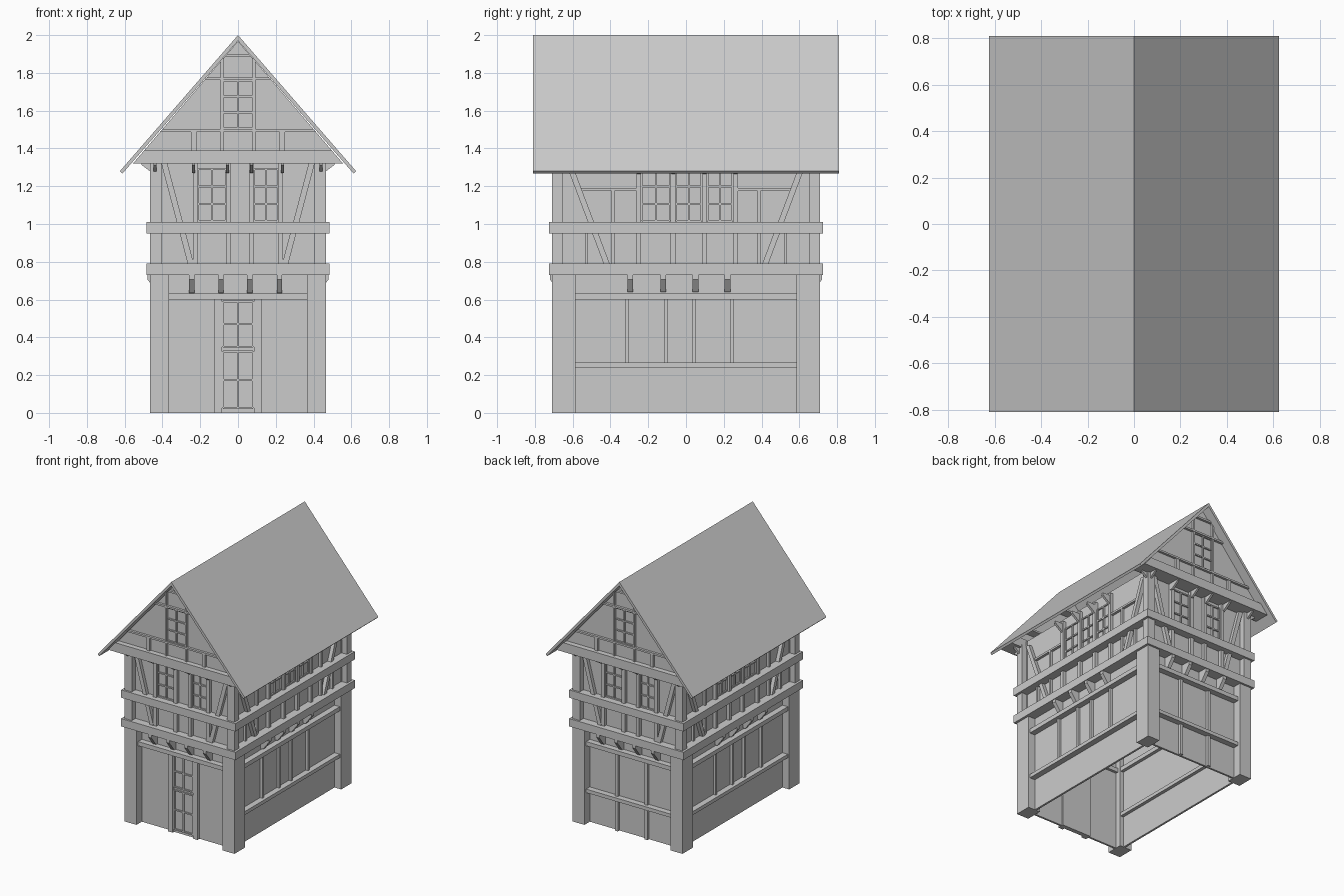
import bpy
import bmesh
from mathutils import Vector

old = bpy.data.objects.get("Cube")
if old:
    bpy.data.objects.remove(old)

grey = bpy.data.materials.new("plain grey")
grey.use_nodes = True
GREY = (0.6, 0.6, 0.6, 1)
grey.diffuse_color = GREY
grey.node_tree.nodes["Principled BSDF"].inputs["Base Color"].default_value = GREY

# Each facade maps (along, outward, up) to the world
FACADES = {
    "front": lambda u, d, z: (u, -d, z),
    "back": lambda u, d, z: (-u, d, z),
    "right": lambda u, d, z: (d, u, z),
    "left": lambda u, d, z: (-d, u, z),
}


def prism(name, side, ring, shift):
    """Extrude a closed ring of facade points along a facade vector."""
    place = FACADES[side]
    bm = bmesh.new()
    near = [bm.verts.new(place(*p)) for p in ring]
    far = [bm.verts.new(place(*(Vector(p) + Vector(shift)))) for p in ring]
    bm.faces.new(near)
    bm.faces.new(far[::-1])
    n = len(ring)
    for i in range(n):
        j = (i + 1) % n
        bm.faces.new((near[i], far[i], far[j], near[j]))
    bmesh.ops.recalc_face_normals(bm, faces=bm.faces)
    mesh = bpy.data.meshes.new(name)
    bm.to_mesh(mesh)
    bm.free()
    mesh.materials.append(grey)
    obj = bpy.data.objects.new(f"{side}_{name}", mesh)
    bpy.context.collection.objects.link(obj)


def panel(name, side, outline, d0, d1):
    """Flat shape drawn on the facade, between two depths."""
    prism(name, side, [(u, d0, z) for u, z in outline], (0, d1 - d0, 0))


def box(name, side, u0, u1, z0, z1, d0, d1):
    panel(name, side, [(u0, z0), (u1, z0), (u1, z1), (u0, z1)], d0, d1)


def bracket(name, side, u, width, z0, z1, d0, d1):
    """Bracket with a sloping underside."""
    u -= width / 2
    lip = z1 - (z1 - z0) * 0.25
    ring = [(u, d0, z0), (u, d0, z1), (u, d1, z1), (u, d1, lip), (u, d0 + 0.02, z0)]
    prism(name, side, ring, (width, 0, 0))


def brace(side, u_low, u_high, z0, z1, d0, d1, width=0.032):
    h = width / 2
    panel("brace", side, [(u_low - h, z0), (u_low + h, z0),
                          (u_high + h, z1), (u_high - h, z1)], d0, d1)


def lattice(name, side, u0, u1, z0, z1, d, cols, rows):
    """Thin bars dividing a window or door into panes."""
    b = 0.005
    for i in range(cols + 1):
        u = u0 + (u1 - u0) * i / cols
        box(name + "_bar", side, u - b, u + b, z0, z1, d, d + 0.012)
    for i in range(rows + 1):
        z = z0 + (z1 - z0) * i / rows
        box(name + "_crossbar", side, u0, u1, z - b, z + b, d, d + 0.010)


# Corner posts: heavy below, slim above
for side in ("front", "back"):
    for s in (-1, 1):
        for name, inner, z0, z1, d0 in (("lower_post", 0.365, 0, 0.74, 0.585),
                                        ("upper_post", 0.405, 0.78, 1.34, 0.655)):
            u0, u1 = sorted((s * inner, s * 0.467))
            box(name, side, u0, u1, z0, z1, d0, 0.71)

# Walls and encircling beams
for side, half, low, high, out in (("front", 0.47, 0.645, 0.665, 0.725),
                                   ("back", 0.47, 0.645, 0.665, 0.725),
                                   ("right", 0.71, 0.41, 0.42, 0.485),
                                   ("left", 0.71, 0.41, 0.42, 0.485)):
    box("lower_wall", side, 0.06 - half, half - 0.06, 0, 0.76, low - 0.015, low)
    box("upper_wall", side, 0.045 - half, half - 0.045, 0.76, 1.38, high - 0.015, high)
    for z0, z1 in ((0.73, 0.79), (0.95, 1.01)):
        span = half + 0.015
        box("beam", side, -span, span, z0, z1, high - 0.03, out)

# Short ends of the house
for side in ("front", "back"):
    box("rail", side, -0.365, 0.365, 0.60, 0.632, 0.61, 0.69)
    for u in (-0.245, -0.09, 0.062, 0.22):
        bracket("floor_bracket", side, u, 0.028, 0.635, 0.73, 0.645, 0.72)
    for u in (-0.225, -0.05, 0.072, 0.225):
        box("stud", side, u - 0.014, u + 0.014, 0.79, 1.33, 0.66, 0.69)
    for s in (-1, 1):
        brace(side, s * 0.25, s * 0.39, 0.79, 1.32, 0.66, 0.692)
    for u0, u1 in ((-0.211, -0.064), (0.086, 0.211)):
        lattice("window", side, u0, u1, 1.015, 1.29, 0.665, 2, 3)
    for u in (-0.44, -0.235, -0.055, 0.072, 0.235, 0.44):
        bracket("eave_bracket", side, u, 0.016, 1.27, 1.325, 0.68, 0.76)

    # Gable
    def reach(z):
        return (1.968 - z) / 1.165
    panel("gable_wall", side, [(-reach(1.33), 1.33), (reach(1.33), 1.33), (0, 1.968)],
          0.725, 0.74)
    for z0, z1, depth in ((1.32, 1.39, 0.78), (1.488, 1.502, 0.758),
                          (1.762, 1.776, 0.758), (1.886, 1.9, 0.758)):
        panel("gable_beam", side, [(-reach(z0), z0), (reach(z0), z0),
                                   (reach(z1), z1), (-reach(z1), z1)], 0.66, depth)
    for s in (-1, 1):
        box("gable_post", side, s * 0.085 - 0.007, s * 0.085 + 0.007, 1.39, 1.89, 0.735, 0.755)
        box("gable_stud", side, s * 0.235 - 0.014, s * 0.235 + 0.014, 1.39, 1.49, 0.735, 0.755)
    lattice("gable_window", side, -0.08, 0.08, 1.505, 1.76, 0.74, 2, 3)

# Door in front, plain studs and a low rail behind
for s in (-1, 1):
    box("door_jamb", "front", s * 0.105 - 0.02, s * 0.105 + 0.02, 0, 0.60, 0.62, 0.67)
    box("stud", "back", s * 0.125 - 0.012, s * 0.125 + 0.012, 0, 0.60, 0.635, 0.665)
box("door", "front", -0.085, 0.085, 0, 0.60, 0.62, 0.653)
for z0, z1 in ((0.025, 0.325), (0.35, 0.59)):
    lattice("door", "front", -0.08, 0.08, z0, z1, 0.653, 2, 2)
box("low_rail", "back", -0.365, 0.365, 0.24, 0.267, 0.61, 0.69)

# Long sides of the house
for side in ("right", "left"):
    for z0, z1 in ((0.60, 0.632), (0.24, 0.267)):
        box("rail", side, -0.585, 0.585, z0, z1, 0.37, 0.455)
    for u in (-0.31, -0.105, 0.04, 0.245):
        box("lower_stud", side, u - 0.009, u + 0.009, 0.267, 0.60, 0.40, 0.43)
    for u in (-0.295, -0.12, 0.05, 0.22):
        bracket("floor_bracket", side, u, 0.03, 0.64, 0.73, 0.41, 0.48)
    studs = (-0.25, -0.068, 0.098, 0.262)
    for u in studs:
        box("stud", side, u - 0.013, u + 0.013, 0.79, 1.35, 0.415, 0.446)
        bracket("eave_bracket", side, u, 0.018, 1.26, 1.33, 0.42, 0.51)
    for u0, u1 in zip(studs, studs[1:]):
        lattice("window", side, u0 + 0.016, u1 - 0.016, 1.015, 1.29, 0.42, 2, 3)
    for s in (-1, 1):
        brace(side, s * 0.42, s * 0.62, 0.79, 1.32, 0.415, 0.448)
        box("side_stud", side, s * 0.387 - 0.008, s * 0.387 + 0.008, 0.79, 1.18, 0.415, 0.44)
        box("short_stud", side, s * 0.527 - 0.008, s * 0.527 + 0.008, 0.79, 0.95, 0.415, 0.44)
        u0, u1 = sorted((s * 0.26, s * 0.57))
        box("side_rail", side, u0, u1, 1.175, 1.19, 0.415, 0.44)
        bracket("eave_bracket", side, s * 0.69, 0.018, 1.26, 1.33, 0.42, 0.51)

# Roof: thin folded sheet
roof = [(0, 2), (0.625, 1.28), (0.612, 1.267), (0, 1.97), (-0.612, 1.267), (-0.625, 1.28)]
panel("roof", "front", roof, -0.81, 0.81)
